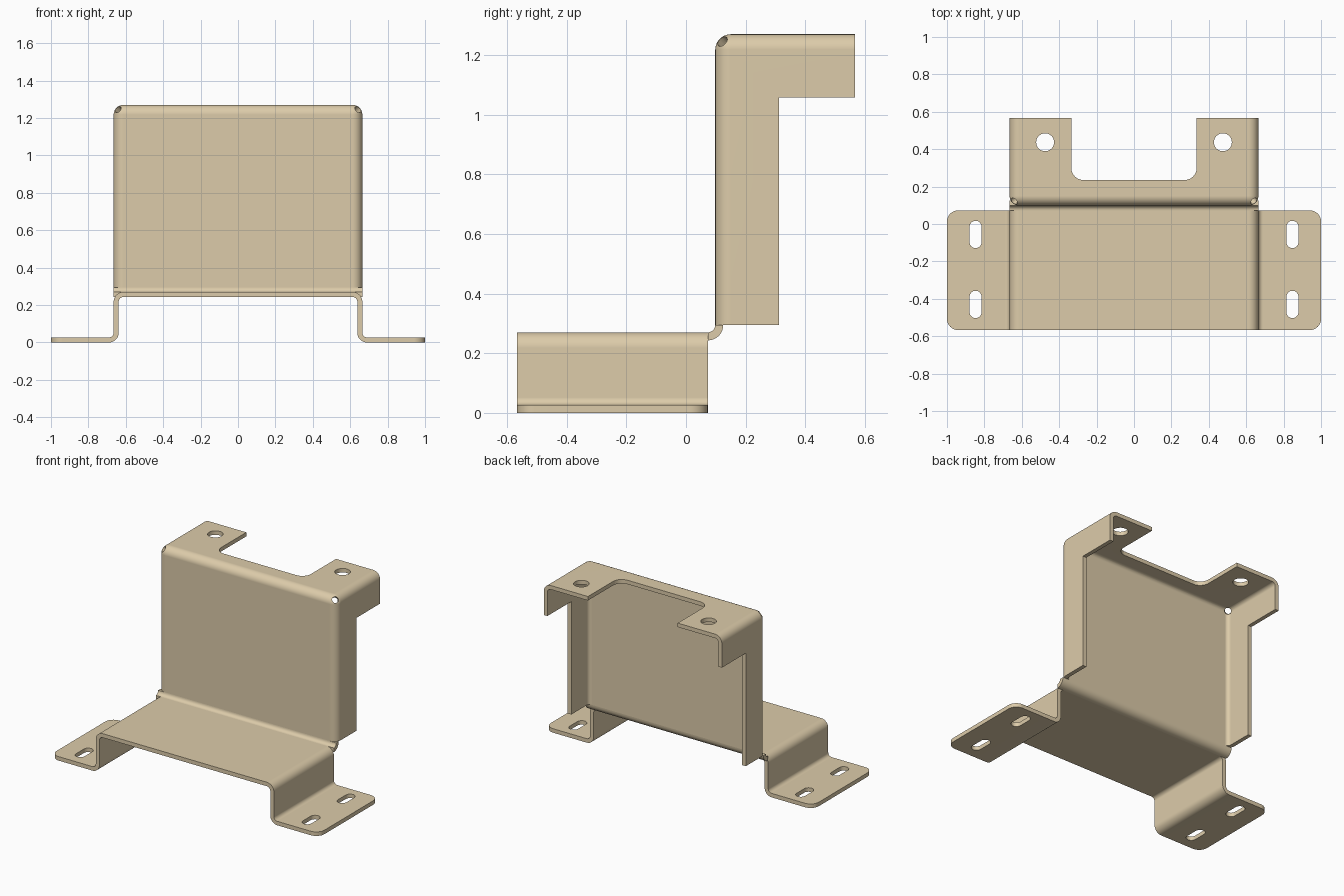
import bpy, bmesh
from math import cos, sin, radians
from mathutils import Vector, Matrix

if "Cube" in bpy.data.objects:
    bpy.data.objects.remove(bpy.data.objects["Cube"])

T, RI = 0.027, 0.025        # sheet thickness, inner bend radius
RO = RI + T                 # outer bend radius
W = 0.665                   # half width of the bracket body
Y0, Y1 = -0.567, 0.073      # depth of the base
H = 0.27                    # platform height


def arc(cx, cy, r, a0, a1, n=8):
    return [(cx + r * cos(radians(a0 + (a1 - a0) * i / n)),
             cy + r * sin(radians(a0 + (a1 - a0) * i / n))) for i in range(n + 1)]


def rounded(x0, x1, y0, y1, r):
    return (arc(x1 - r, y1 - r, r, 0, 90) + arc(x0 + r, y1 - r, r, 90, 180)
            + arc(x0 + r, y0 + r, r, 180, 270) + arc(x1 - r, y0 + r, r, 270, 360))


def to_object(name, bm):
    bmesh.ops.recalc_face_normals(bm, faces=bm.faces[:])
    me = bpy.data.meshes.new(name)
    bm.to_mesh(me)
    bm.free()
    ob = bpy.data.objects.new(name, me)
    bpy.context.collection.objects.link(ob)
    return ob


def prism(name, outline, axis, lo, hi):
    """Extrude a 2D outline along an axis."""
    place = {'x': lambda a, b: (lo, a, b), 'y': lambda a, b: (a, lo, b),
             'z': lambda a, b: (a, b, lo)}[axis]
    bm = bmesh.new()
    face = bm.faces.new([bm.verts.new(place(a, b)) for a, b in outline])
    bmesh.ops.remove_doubles(bm, verts=bm.verts[:], dist=1e-5)
    new = bmesh.ops.extrude_face_region(bm, geom=bm.faces[:])['geom']
    step = Vector([hi - lo if axis == c else 0 for c in 'xyz'])
    bmesh.ops.translate(bm, vec=step, verts=[g for g in new if isinstance(g, bmesh.types.BMVert)])
    return to_object(name, bm)


def bent_box(name, w, y0, y1, z0, z1, r):
    """Box with rounded front uprights, front top edge and side top edges."""
    bm = bmesh.new()
    bmesh.ops.create_cube(bm, size=1)
    for v in bm.verts:
        v.co = (w if v.co.x > 0 else -w, y1 if v.co.y > 0 else y0, z1 if v.co.z > 0 else z0)

    def bends(e):
        m = (e.verts[0].co + e.verts[1].co) / 2
        on = [abs(abs(m.x) - w) < 1e-4, abs(m.y - y0) < 1e-4, abs(m.z - z1) < 1e-4]
        return sum(on) == 2
    bmesh.ops.bevel(bm, geom=[e for e in bm.edges if bends(e)], offset=r,
                    segments=8, profile=0.5, affect='EDGES')
    return to_object(name, bm)


def boolean(ob, cutter, op='DIFFERENCE'):
    mod = ob.modifiers.new("cut", 'BOOLEAN')
    mod.operation, mod.object, mod.solver = op, cutter, 'EXACT'
    bpy.context.view_layer.objects.active = ob
    bpy.ops.object.modifier_apply(modifier=mod.name)
    bpy.data.objects.remove(cutter)


def finish(ob, mat):
    ob.data.materials.clear()
    ob.data.materials.append(mat)
    bpy.ops.object.select_all(action='DESELECT')
    ob.select_set(True)
    bpy.context.view_layer.objects.active = ob
    bpy.ops.object.shade_smooth_by_angle(angle=radians(30))
    wn = ob.modifiers.new("weighted", 'WEIGHTED_NORMAL')
    wn.keep_sharp = True


# Base: hat section with rounded foot corners and slots
half = (arc(W - RO, H - RO, RO, 90, 0) + arc(W + RI, RO, RI, 180, 270) + [(1, T), (1, 0)]
        + arc(W + RI, RO, RO, 270, 180) + arc(W - RO, H - RO, RI, 0, 90))
base = prism("base_with_feet", half + [(-x, z) for x, z in reversed(half)], 'y', Y0, Y1)
boolean(base, prism("plan", rounded(-1, 1, Y0, Y1, 0.06), 'z', -0.1, 0.5), 'INTERSECT')
for s in (-1, 1):
    for y in (-0.056, -0.43):
        x = s * 0.847
        slot = rounded(x - 0.032, x + 0.032, y - 0.073, y + 0.073, 0.03199)
        boolean(base, prism("slot", slot, 'z', -0.1, 0.1))

# Bend joining the platform to the upright wall
zc = H + RI + 0.001
bend = prism("lower_bend", arc(Y1, H + RI, RO, -90, 0) + arc(Y1, H + RI, RI, 0, -90), 'x', -W, W)

# Upright hood: wall, side lips and top flange as one bent shell
yw = Y1 + RI
upright = bent_box("upright_hood", W, yw, 0.567, H + RI, 1.27, RO)
boolean(upright, bent_box("inside", W - T, yw + T, 0.7, 0.1, 1.27 - T, RI))
boolean(upright, prism("lip_notch", [(0.312, 0.1), (0.8, 0.1), (0.8, 1.057), (0.312, 1.057)],
                       'x', -1, 1))
boolean(upright, prism("top_notch", rounded(-0.335, 0.335, 0.235, 0.8, 0.065), 'z', 1.15, 1.4))
for s in (-1, 1):
    boolean(upright, prism("hole", arc(s * 0.475, 0.437, 0.048, 0, 360, 32), 'z', 1.15, 1.4))
    # Corner relief hole where three bends meet
    relief = prism("relief", arc(0, 0, 0.02, 0, 360, 16), 'z', 0, 0.12)
    rot = Vector((s, -1, 1)).to_track_quat('Z', 'Y').to_matrix().to_4x4()
    relief.data.transform(Matrix.Translation((s * (W - RO), yw + RO, 1.27 - RO)) @ rot)
    boolean(upright, relief)

metal = bpy.data.materials.new("tan_metal")
metal.diffuse_color = (0.72, 0.60, 0.40, 1)
metal.use_nodes = True
metal.node_tree.nodes["Principled BSDF"].inputs["Base Color"].default_value = metal.diffuse_color
for part in (base, bend, upright):
    finish(part, metal)
